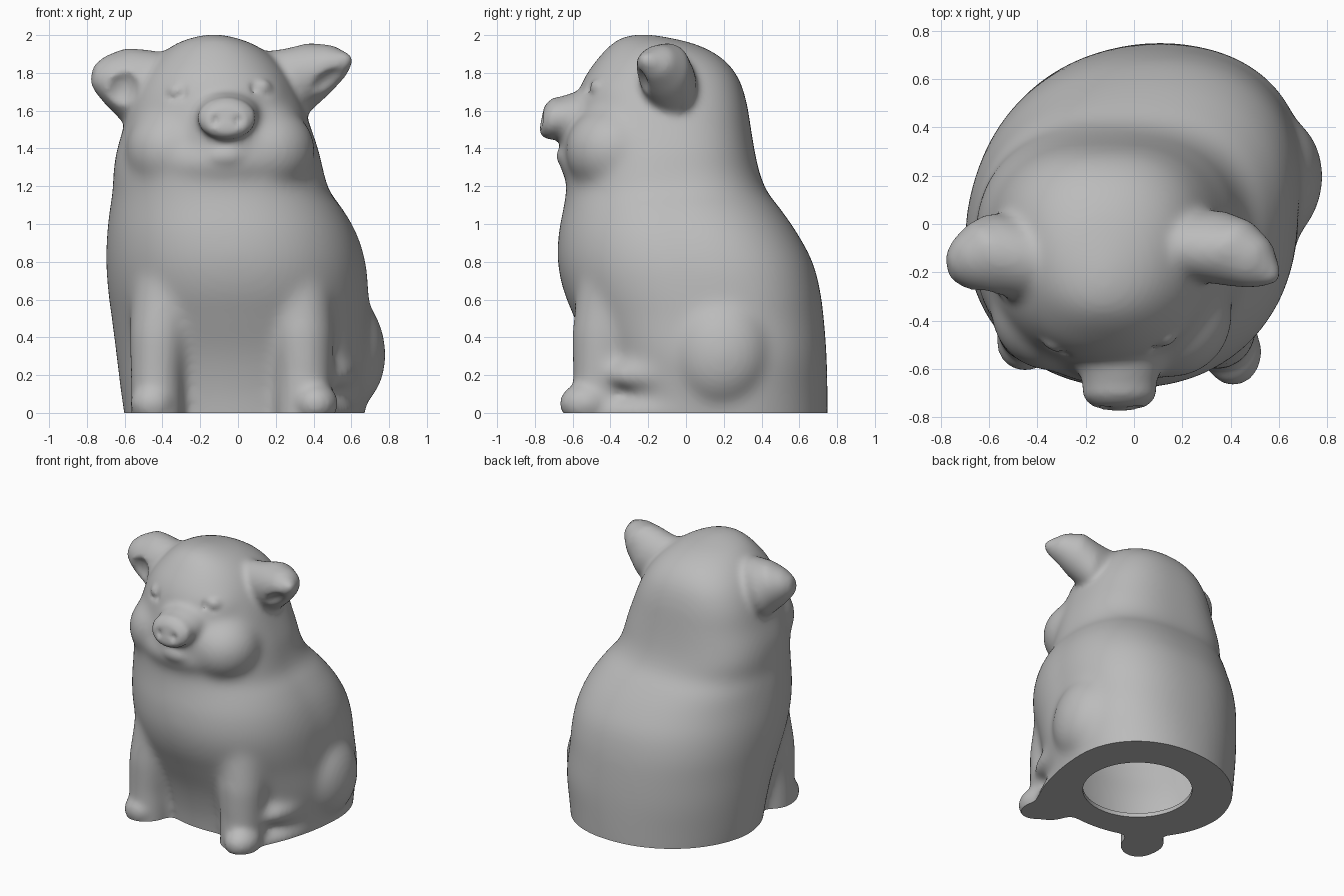
import bpy, math
from math import cos, sin, pi
from mathutils import Vector

old = bpy.data.objects.get("Cube")
if old:
    bpy.data.objects.remove(old, do_unlink=True)

clay = bpy.data.materials.new("grey_clay")
clay.use_nodes = True
clay.diffuse_color = (0.5, 0.5, 0.5, 1)
clay.node_tree.nodes["Principled BSDF"].inputs["Base Color"].default_value = (0.5, 0.5, 0.5, 1)


def loft(name, rings, n=64):
    """Skin a list of closed rings, each a function of angle, and cap both ends."""
    verts = [ring(2 * pi * i / n) for ring in rings for i in range(n)]
    faces = [(k * n + i, k * n + (i + 1) % n, (k + 1) * n + (i + 1) % n, (k + 1) * n + i)
             for k in range(len(rings) - 1) for i in range(n)]
    faces.append(tuple(reversed(range(n))))
    faces.append(tuple(range(len(verts) - n, len(verts))))
    mesh = bpy.data.meshes.new(name)
    mesh.from_pydata(verts, [], faces)
    ob = bpy.data.objects.new(name, mesh)
    bpy.context.collection.objects.link(ob)
    return ob


def level(z, x0, x1, y0, y1, skew, back, inset=0):
    """Horizontal rounded oval between the limits; its back half leans left and has its own squareness."""
    cx, cy = (x0 + x1) / 2, (y0 + y1) / 2
    rx, ry = (x1 - x0) / 2 - inset, (y1 - y0) / 2 - inset

    def ring(a):
        power = 2 / (back if sin(a) > 0 else 2.15)
        x = math.copysign(abs(cos(a)) ** power, cos(a))
        y = math.copysign(abs(sin(a)) ** power, sin(a))
        return (cx + rx * x + skew * ry * max(y, 0), cy + ry * y, z)
    return ring


def flow(table, steps=5):
    """Fill in extra rows along a smooth curve through the given rows."""
    rows = [Vector(r) for r in table]
    padded = [rows[0]] + rows + [rows[-1]]
    out = []
    for a, b, c, d in zip(padded, padded[1:], padded[2:], padded[3:]):
        for s in range(steps):
            t = s / steps
            out.append(b + (c - a) * (t / 2) + (a * 2 - b * 5 + c * 4 - d) * (t * t / 2)
                       + (b * 3 - a - c * 3 + d) * (t ** 3 / 2))
    return out + [rows[-1]]


def section(centre, u, v):
    c, u, v = Vector(centre), Vector(u), Vector(v)
    return lambda a: c + u * cos(a) + v * sin(a)


def ball(name, centre, size, turn=(0, 0, 0)):
    bpy.ops.mesh.primitive_uv_sphere_add(segments=32, ring_count=20, location=centre,
                                         rotation=[math.radians(t) for t in turn])
    ob = bpy.context.object
    ob.name, ob.scale = name, size
    return ob


def apply(ob, kind, **settings):
    bpy.context.view_layer.objects.active = ob
    mod = ob.modifiers.new(kind, kind)
    for key, value in settings.items():
        setattr(mod, key, value)
    bpy.ops.object.modifier_apply(modifier=mod.name)


def fuse(parts, voxel, rounds):
    """Join overlapping parts into one softened skin."""
    bpy.ops.object.select_all(action='DESELECT')
    for ob in parts:
        ob.select_set(True)
    bpy.context.view_layer.objects.active = parts[0]
    bpy.ops.object.join()
    apply(parts[0], "REMESH", mode='VOXEL', voxel_size=voxel)
    apply(parts[0], "SMOOTH", factor=.5, iterations=rounds)


def carve(ob, cutter):
    cutter.hide_render = True
    bpy.context.view_layer.update()
    apply(ob, "BOOLEAN", operation='DIFFERENCE', object=cutter, solver='EXACT')
    bpy.data.objects.remove(cutter, do_unlink=True)


# Torso and head in one stack of ovals
torso = flow([
    (-.1, -.59, .65, -.44, .75, .13, 2.1), (.1, -.62, .68, -.46, .75, .13, 2.1),
    (.3, -.645, .70, -.51, .745, .13, 2.2), (.5, -.67, .685, -.59, .73, .13, 2.25),
    (.65, -.69, .68, -.65, .71, .13, 2.3), (.8, -.70, .665, -.68, .67, .13, 2.3),
    (.95, -.695, .62, -.675, .59, .12, 2.35), (1.08, -.68, .55, -.65, .50, .08, 2.45),
    (1.17, -.665, .485, -.635, .43, .05, 2.5), (1.27, -.66, .455, -.63, .39, 0, 2.6),
    (1.38, -.645, .43, -.61, .365, 0, 2.6), (1.5, -.61, .39, -.60, .345, 0, 2.6),
    (1.65, -.57, .335, -.58, .32, 0, 2.6), (1.78, -.51, .27, -.535, .275, 0, 2.5),
    (1.88, -.43, .19, -.465, .19, 0, 2.3), (1.95, -.34, .09, -.40, .06, 0, 2.1),
    (1.99, -.24, -.02, -.34, -.10, 0, 2), (2.005, -.15, -.10, -.27, -.19, 0, 2)])
pig = loft("piglet_figure", [level(*row) for row in torso])
flesh = [pig]

# Front legs
for side, x, y, wide in (("right", -.43, -.43, .14), ("left", .35, -.455, .15)):
    flesh.append(loft(side + "_front_leg", [
        section((x, y, -.1), (wide, 0, 0), (0, .16, 0)),
        section((x, y + .01, .2), (wide, 0, 0), (0, .155, 0)),
        section((x * .97, y + .03, .42), (wide + .02, 0, 0), (0, .18, 0)),
        section((x * .88, y + .08, .7), (wide + .04, 0, 0), (0, .20, 0))]))

# Haunches, hind feet, cheeks, jowl and brow
flesh += [
    ball("left_haunch", (.56, .18, .34), (.22, .28, .32), (0, -8, -8)),
    ball("left_hind_foot", (.53, -.15, .2), (.11, .29, .09), (0, 0, -8)),
    ball("left_base_rim", (.49, -.12, .0), (.14, .42, .09), (0, 0, -14)),
    ball("right_haunch", (-.47, .05, .33), (.17, .24, .27)),
    ball("left_cheek", (.15, -.38, 1.39), (.26, .26, .24)),
    ball("right_cheek", (-.345, -.36, 1.39), (.25, .25, .24)),
    ball("jowl", (-.09, -.36, 1.33), (.42, .315, .18)),
    ball("brow", (-.11, -.30, 1.64), (.39, .28, .26)),
    ball("muzzle", (-.07, -.49, 1.47), (.25, .185, .21)),
]
fuse(flesh, .02, 26)

# Paws, snout and lip
details = [
    pig,
    ball("right_front_paw", (-.45, -.49, .05), (.12, .12, .11)),
    ball("left_front_paw", (.41, -.53, .05), (.12, .14, .11)),
    ball("lower_lip", (-.07, -.62, 1.36), (.12, .07, .06)),
    loft("snout", [section((-.06, -.50, 1.56), (.20, 0, 0), (0, -.02, .16)),
                   section((-.06, -.66, 1.56), (.155, 0, 0), (0, -.02, .11)),
                   section((-.06, -.72, 1.56), (.155, 0, 0), (0, .02, .115)),
                   section((-.06, -.765, 1.555), (.10, 0, 0), (0, .015, .075))]),
]

# Ears: thick leaves that lean out and fold forward
details.append(loft("left_ear", [
    section((.14, -.08, 1.72), (.05, .06, -.18), (.04, .13, .06)),
    section((.30, -.09, 1.75), (.07, .06, -.165), (.05, .13, .07)),
    section((.42, -.12, 1.82), (.07, .03, -.125), (.04, .13, .06)),
    section((.52, -.17, 1.86), (.05, .02, -.08), (.03, .095, .04)),
    section((.60, -.23, 1.875), (.01, .01, -.02), (.01, .02, .01))]))
details.append(loft("right_ear", [
    section((-.40, -.14, 1.70), (-.08, .02, -.20), (-.10, .18, .02)),
    section((-.54, -.14, 1.73), (-.07, .02, -.19), (-.06, .18, .03)),
    section((-.64, -.15, 1.78), (-.06, 0, -.15), (-.04, .15, .03)),
    section((-.72, -.17, 1.79), (-.03, 0, -.10), (-.03, .10, .02)),
    section((-.77, -.18, 1.79), (-.01, 0, -.05), (-.01, .05, .01))]))
fuse(details, .017, 7)

# Hollows: ear cups, mouth, nostrils
carve(pig, ball("left_ear_cup", (.47, -.33, 1.73), (.17, .13, .09), (0, -35, 0)))
carve(pig, ball("right_ear_cup", (-.63, -.37, 1.70), (.11, .13, .15), (0, 25, 0)))
carve(pig, ball("mouth", (-.07, -.72, 1.415), (.13, .06, .02)))
for x in (-.12, .0):
    carve(pig, ball("nostril", (x, -.765, 1.55), (.03, .02, .035)))

# Eyes: a shallow socket with a low bead seated on the face
beads = [pig]
for side, x, turn in (("right", -.33, -25), ("left", .13, 25)):
    z = 1.70 if x < 0 else 1.72
    hit, spot, normal, face = pig.ray_cast(Vector((x, -2, z)), Vector((0, 1, 0)))
    carve(pig, ball(side + "_socket", spot, (.075, .03, .06), (0, 0, turn)))
    beads.append(ball(side + "_eye", spot + Vector((0, .025, 0)), (.052, .035, .045), (0, 0, turn)))
fuse(beads, .016, 5)

# Flat underside
bpy.ops.mesh.primitive_cube_add(size=2, location=(0, 0, -1))
carve(pig, bpy.context.object)

# Hollow interior following the outside, with a round opening below
opening = [section((.07, .12, z), (.37, 0, 0), (0, .37, 0)) for z in (-.1, .03)]
inside = [level(*row, inset=.09) for row in torso if .1 < row[0] < 1.89]
carve(pig, loft("cavity", opening + inside))

pig.data.materials.clear()
pig.data.materials.append(clay)
for poly in pig.data.polygons:
    poly.material_index = 0
bpy.ops.object.select_all(action='DESELECT')
pig.select_set(True)
bpy.context.view_layer.objects.active = pig
bpy.ops.object.shade_smooth_by_angle(angle=math.radians(40))
